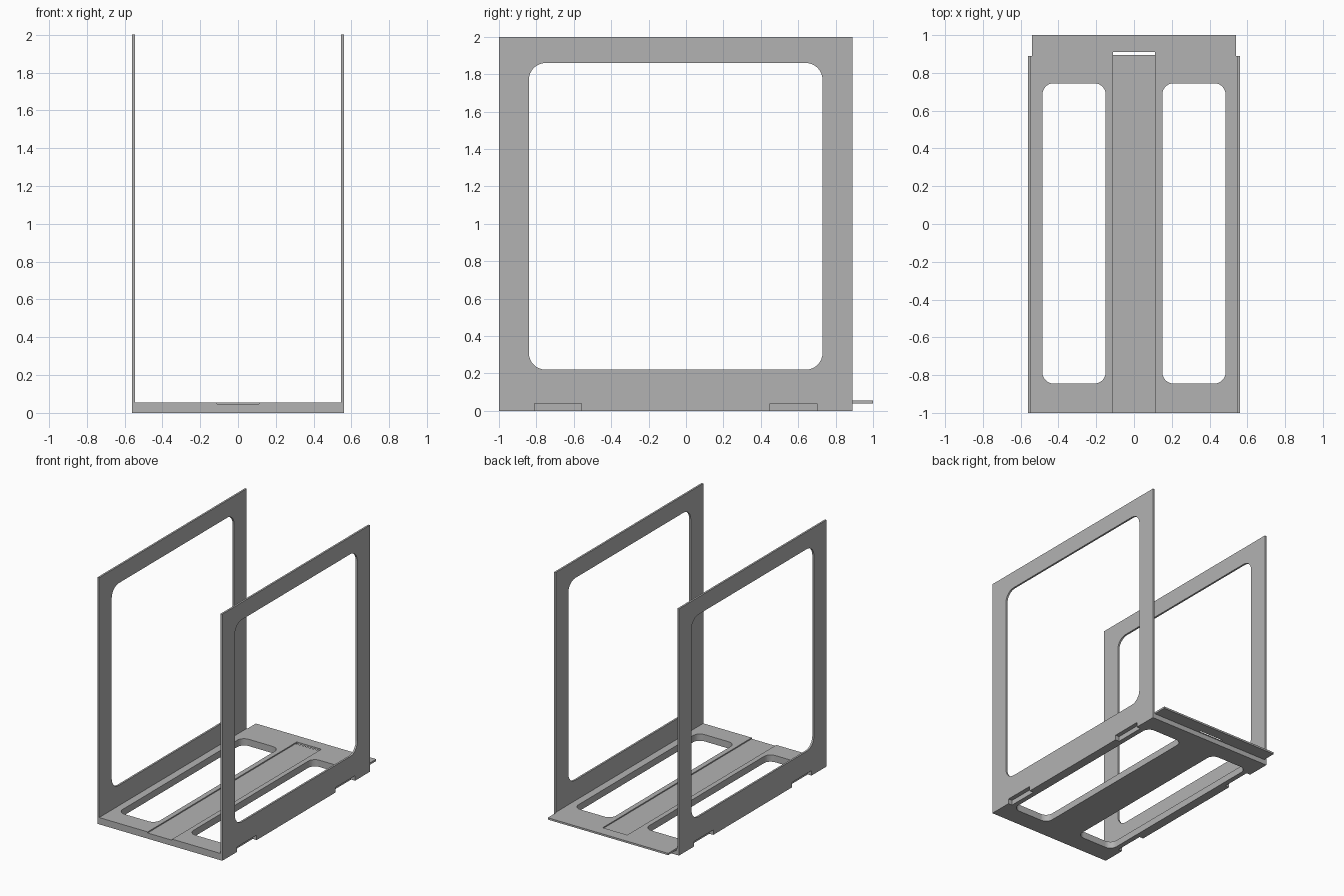
import bpy
from math import pi, sin, cos

cube = bpy.data.objects.get("Cube")
if cube:
    bpy.data.objects.remove(cube, do_unlink=True)

# Single painted sheet material
grey = bpy.data.materials.new("plain grey")
grey.use_nodes = True
colour = (0.45, 0.45, 0.45, 1)
grey.diffuse_color = colour
grey.node_tree.nodes["Principled BSDF"].inputs["Base Color"].default_value = colour


def rounded(x0, x1, y0, y1, r, steps=8):
    """Outline of a rectangle with rounded corners."""
    corners = [(x1 - r, y1 - r), (x0 + r, y1 - r), (x0 + r, y0 + r), (x1 - r, y0 + r)]
    return [(cx + r * cos((q + i / steps) * pi / 2), cy + r * sin((q + i / steps) * pi / 2))
            for q, (cx, cy) in enumerate(corners) for i in range(steps + 1)]


def rect(x0, x1, y0, y1):
    return [(x0, y0), (x1, y0), (x1, y1), (x0, y1)]


def sheet(name, outlines, thickness, location, rotation=(0, 0, 0)):
    """Flat sheet cut from an outline, with any further outlines as holes."""
    curve = bpy.data.curves.new(name, 'CURVE')
    curve.dimensions = '2D'
    curve.fill_mode = 'BOTH'
    curve.extrude = thickness / 2
    for points in outlines:
        spline = curve.splines.new('POLY')
        spline.points.add(len(points) - 1)
        for p, (x, y) in zip(spline.points, points):
            p.co = (x, y, 0, 1)
        spline.use_cyclic_u = True
    obj = bpy.data.objects.new(name, curve)
    obj.location, obj.rotation_euler = location, rotation
    bpy.context.collection.objects.link(obj)
    bpy.ops.object.select_all(action='DESELECT')
    obj.select_set(True)
    bpy.context.view_layer.objects.active = obj
    bpy.ops.object.convert(target='MESH')
    obj = bpy.context.object
    obj.data.materials.clear()
    obj.data.materials.append(grey)
    for face in obj.data.polygons:
        face.use_smooth = False
    return obj


FRONT, BACK, HALF = -1.0, 0.89, 0.56
BASE, WALL = 0.04, 0.015

# Long windows shared by the base and the floor plate
windows = [rounded(a, b, -0.845, 0.745, 0.06) for a, b in ((0.15, 0.485), (-0.485, -0.15))]

# Base with two shallow notches along each side
inner = HALF - 0.035
side = [(HALF, FRONT)]
for y0, y1 in ((-0.81, -0.56), (0.45, 0.70)):
    side += [(HALF, y0), (inner, y0), (inner, y1), (HALF, y1)]
side.append((HALF, BACK))
base_outline = side + [(-x, y) for x, y in reversed(side)]
sheet("base", [base_outline] + windows, BASE, (0, 0, BASE / 2))

# Floor plate with rear tab and an open central channel
half_plate = [(0.11, FRONT), (HALF - WALL, FRONT), (HALF - WALL, BACK),
              (0.54, BACK), (0.54, 1.0)]
channel_end = [(-0.11, 0.91), (0.11, 0.91)]
plate = half_plate + [(-x, y) for x, y in reversed(half_plate)] + channel_end
sheet("floor_plate", [plate] + windows, WALL, (0, 0, BASE + WALL / 2))

# Thin strip lying in the channel
sheet("channel_strip", [rect(-0.11, 0.11, FRONT, BACK + 0.005)], 0.006, (0, 0, BASE + 0.003))

# Upright side frames
frame = [rect(FRONT, BACK, BASE, 2.0), rounded(-0.84, 0.73, 0.22, 1.86, 0.09)]
for name, s in (("left_frame", 1), ("right_frame", -1)):
    sheet(name, frame, WALL, (s * (HALF - WALL / 2), 0, 0), (pi / 2, 0, pi / 2))
